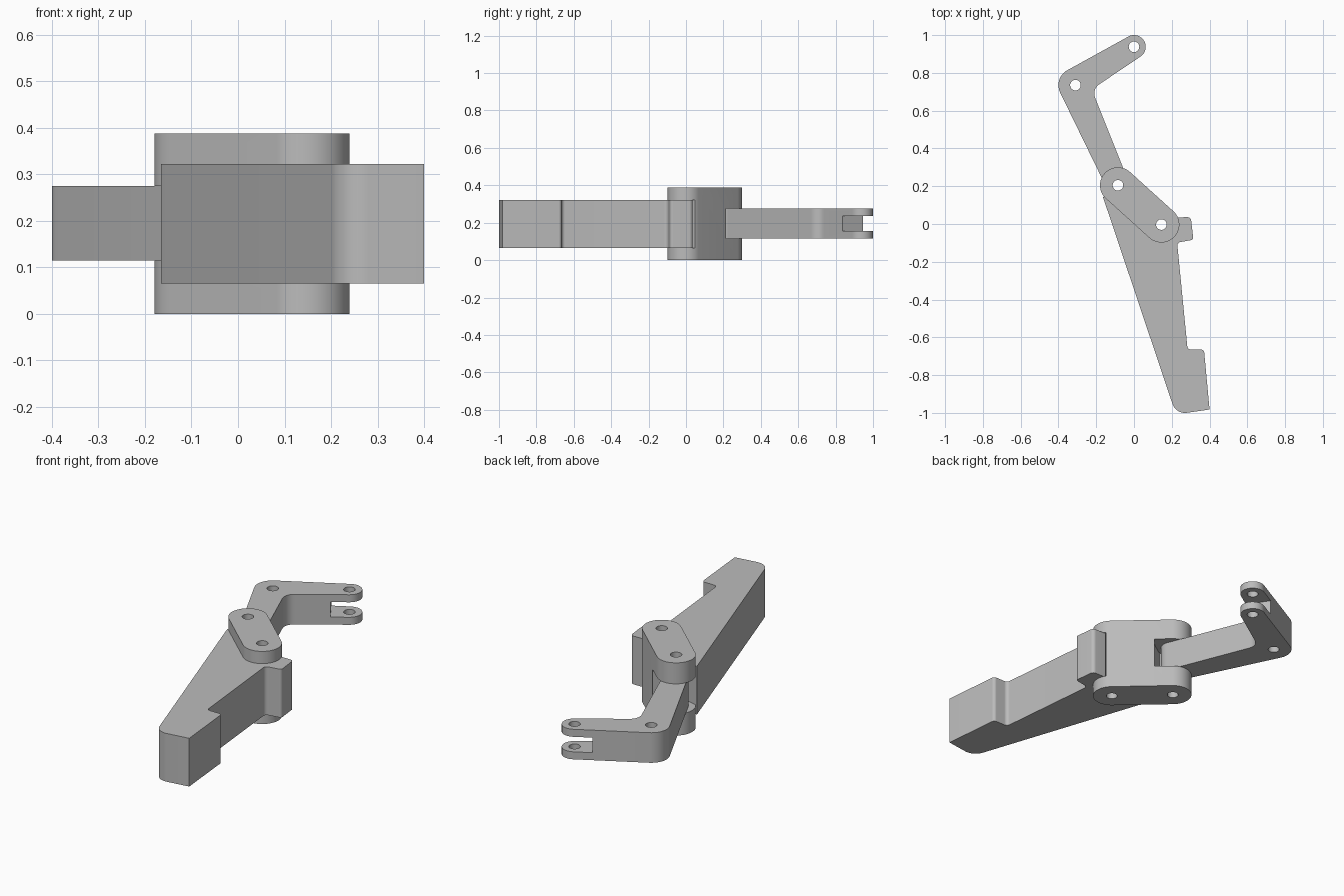
import bpy, bmesh
from math import atan2, cos, sin, pi, sqrt, ceil
from mathutils import Vector

cube = bpy.data.objects.get("Cube")
if cube:
    bpy.data.objects.remove(cube)

steel = bpy.data.materials.new("plain grey")
steel.use_nodes = True
grey = (0.5, 0.5, 0.5, 1)
steel.diffuse_color = grey
steel.node_tree.nodes["Principled BSDF"].inputs["Base Color"].default_value = grey


def belt(circles):
    """Counter-clockwise outline around circles (x, y, r); r < 0 is a hollow fillet, 0 a sharp corner."""
    n = len(circles)
    normals = []
    for i in range(n):
        (x, y, r), (x2, y2, r2) = circles[i], circles[(i + 1) % n]
        d = Vector((x2 - x, y2 - y))
        k = (r - r2) / d.length
        d.normalize()
        m = d * k + Vector((d.y, -d.x)) * sqrt(1 - k * k)
        normals.append(atan2(m.y, m.x))
    points = []
    for i, (x, y, r) in enumerate(circles):
        if r == 0:
            points.append((x, y))
            continue
        start = normals[i - 1]
        sweep = (normals[i] - start) % (2 * pi)
        if r < 0:
            sweep -= 2 * pi
        steps = max(3, ceil(abs(sweep) / 0.12))
        for s in range(steps + 1):
            a = start + sweep * s / steps
            points.append((x + r * cos(a), y + r * sin(a)))
    return points


def extrude(name, points, z0, z1):
    bm = bmesh.new()
    face = bm.faces.new([bm.verts.new((x, y, z0)) for x, y in points])
    top = bmesh.ops.extrude_face_region(bm, geom=[face])
    verts = [v for v in top["geom"] if isinstance(v, bmesh.types.BMVert)]
    bmesh.ops.translate(bm, verts=verts, vec=(0, 0, z1 - z0))
    bmesh.ops.recalc_face_normals(bm, faces=bm.faces)
    mesh = bpy.data.meshes.new(name)
    bm.to_mesh(mesh)
    bm.free()
    mesh.materials.append(steel)
    obj = bpy.data.objects.new(name, mesh)
    bpy.context.collection.objects.link(obj)
    return obj


def activate(obj):
    bpy.ops.object.select_all(action='DESELECT')
    obj.select_set(True)
    bpy.context.view_layer.objects.active = obj


def cut(obj, points, z0, z1):
    cutter = extrude("cutter", points, z0, z1)
    cutter.hide_render = True
    mod = obj.modifiers.new("cut", 'BOOLEAN')
    mod.operation = 'DIFFERENCE'
    mod.solver = 'EXACT'
    mod.object = cutter
    activate(obj)
    bpy.ops.object.modifier_apply(modifier=mod.name)
    bpy.data.objects.remove(cutter)


def drill(obj, *centres):
    for c in centres:
        ring = [(c.x + 0.028 * cos(a * pi / 16), c.y + 0.028 * sin(a * pi / 16)) for a in range(32)]
        cut(obj, ring, -0.1, 0.5)


def finish(obj):
    activate(obj)
    bpy.ops.object.shade_smooth_by_angle(angle=0.5)


# Pivot centres and the frame running along the link
arm_pin, lever_pin = Vector((-0.085, 0.205)), Vector((0.145, -0.003))
elbow, tip = Vector((-0.31, 0.735)), Vector((0, 0.938))


def local(origin, direction, coords):
    u = direction.normalized()
    v = Vector((-u.y, u.x))
    return [tuple(origin + u * t + v * n) for t, n in coords]


def on_link(coords):
    return local(arm_pin, lever_pin - arm_pin, coords)


# Link: rounded block, channelled for the lever and slotted for the arm
link = extrude("link", belt([(*arm_pin, 0.095), (*lever_pin, 0.095)]), 0, 0.387)
cut(link, on_link([(-0.03, -0.13), (0.07, -0.05), (0.09, 0.03), (0.335, 0.03),
                   (0.335, 0.13), (0.5, 0.13), (0.5, -0.13)]), 0.065, 0.322)
cut(link, on_link([(-0.2, -0.2), (0.09, -0.2), (0.09, 0.2), (-0.2, 0.2)]), 0.115, 0.275)
drill(link, arm_pin, lever_pin)
finish(link)

# Lever: long tapered handle with a stepped foot and a stop pad
seat = on_link([(0.34, 0.0785), (0.335, 0.03), (0.09, 0.03), (0.07, -0.05)])
lever = extrude("lever", belt([
    (0.27, -0.93, 0.07), (0.4, -0.982, 0), (0.355, -0.682, 0.017), (0.302, -0.645, -0.02),
    (0.25, -0.115, -0.02), (0.298, -0.071, 0.015), (0.283, 0.016, 0.02),
    *[(x, y, 0) for x, y in seat], (-0.165, 0.145, 0)]), 0.065, 0.322)
drill(lever, lever_pin)
finish(lever)

# Arm: bent bar with a forked tip
arm = extrude("arm", belt([(*arm_pin, 0.06), (-0.15, 0.69, -0.06), (*tip, 0.062),
                           (*elbow, 0.09)]), 0.115, 0.275)
fork = local(tip, tip - elbow, [(-0.09, -0.15), (0.15, -0.15), (0.15, 0.15), (-0.09, 0.15)])
cut(arm, fork, 0.155, 0.235)
drill(arm, arm_pin, elbow, tip)
finish(arm)
